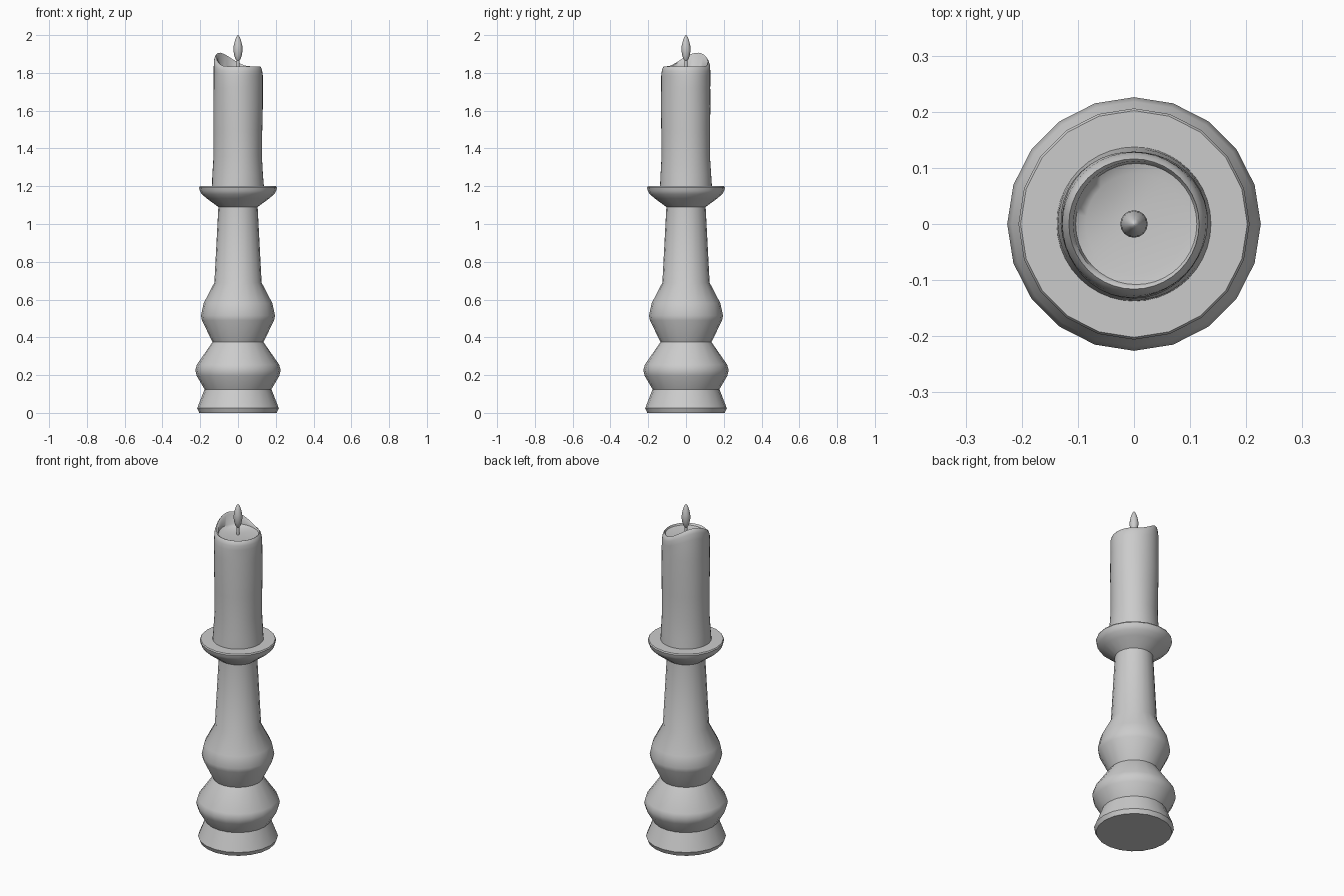
import bpy, math

if "Cube" in bpy.data.objects:
    bpy.data.objects.remove(bpy.data.objects["Cube"])


def lathe(name, rings, sides, angle=40, shape=None):
    """Surface of revolution from (radius, z) rings; shape(r, z, i, a) can deform it."""
    verts, faces = [], []
    for i, (r, z) in enumerate(rings):
        for k in range(sides):
            a = 2 * math.pi * k / sides
            x, y, h = r * math.cos(a), r * math.sin(a), z
            if shape:
                x, y, h = shape(r, z, i, a)
            verts.append((x, y, h))
    for i in range(len(rings) - 1):
        for k in range(sides):
            n = (k + 1) % sides
            faces.append((i * sides + k, i * sides + n,
                          (i + 1) * sides + n, (i + 1) * sides + k))
    faces.append(tuple(reversed(range(sides))))
    faces.append(tuple(range((len(rings) - 1) * sides, len(rings) * sides)))
    mesh = bpy.data.meshes.new(name)
    mesh.from_pydata(verts, [], faces)
    obj = bpy.data.objects.new(name, mesh)
    bpy.context.collection.objects.link(obj)
    bpy.ops.object.select_all(action='DESELECT')
    obj.select_set(True)
    bpy.context.view_layer.objects.active = obj
    bpy.ops.object.shade_smooth_by_angle(angle=math.radians(angle))
    return obj


# Turned holder: foot, two bulbs, tapered stem and drip dish
lathe("candle_holder", [
    (0.205, 0.0), (0.216, 0.025), (0.177, 0.125),
    (0.218, 0.195), (0.226, 0.225), (0.218, 0.255), (0.135, 0.375),
    (0.191, 0.49), (0.196, 0.515), (0.182, 0.58), (0.125, 0.69),
    (0.104, 1.09), (0.165, 1.135), (0.192, 1.158), (0.202, 1.175),
    (0.206, 1.193), (0.202, 1.2), (0.10, 1.2)], 20)

# Candle with uneven sides, melted rim (high at back left) and wax pool
candle_rings = [
    (0.138, 1.19), (0.134, 1.26), (0.128, 1.36), (0.129, 1.5), (0.131, 1.62),
    (0.130, 1.72), (0.130, 1.785), (0.128, 1.81), (0.123, 1.827), (0.116, 1.835),
    (0.112, 1.832), (0.108, 1.825), (0.09, 1.822), (0.02, 1.82)]


def melt(r, z, i, a):
    lift = 0.072 * max(0.0, math.cos(a - math.radians(148))) ** 2
    weight = {6: 0.85, 7: 1, 8: 1, 9: 1, 10: 0.9, 11: 0.15}.get(i, 0)
    if 1 <= i <= 6:
        r += 0.002 * math.sin(3 * a + 4 * z)
    shift = 0.004 if i >= 10 else 0
    return r * math.cos(a) + shift, r * math.sin(a), z + lift * weight


lathe("candle", candle_rings, 40, 50, melt)

# Wick
lathe("wick", [(0.008, 1.81), (0.008, 1.88)], 10)

# Flame
lathe("flame", [
    (0.004, 1.86), (0.013, 1.872), (0.020, 1.893), (0.0245, 1.92),
    (0.0225, 1.945), (0.016, 1.972), (0.009, 1.99), (0.002, 2.0)], 16, 60)
